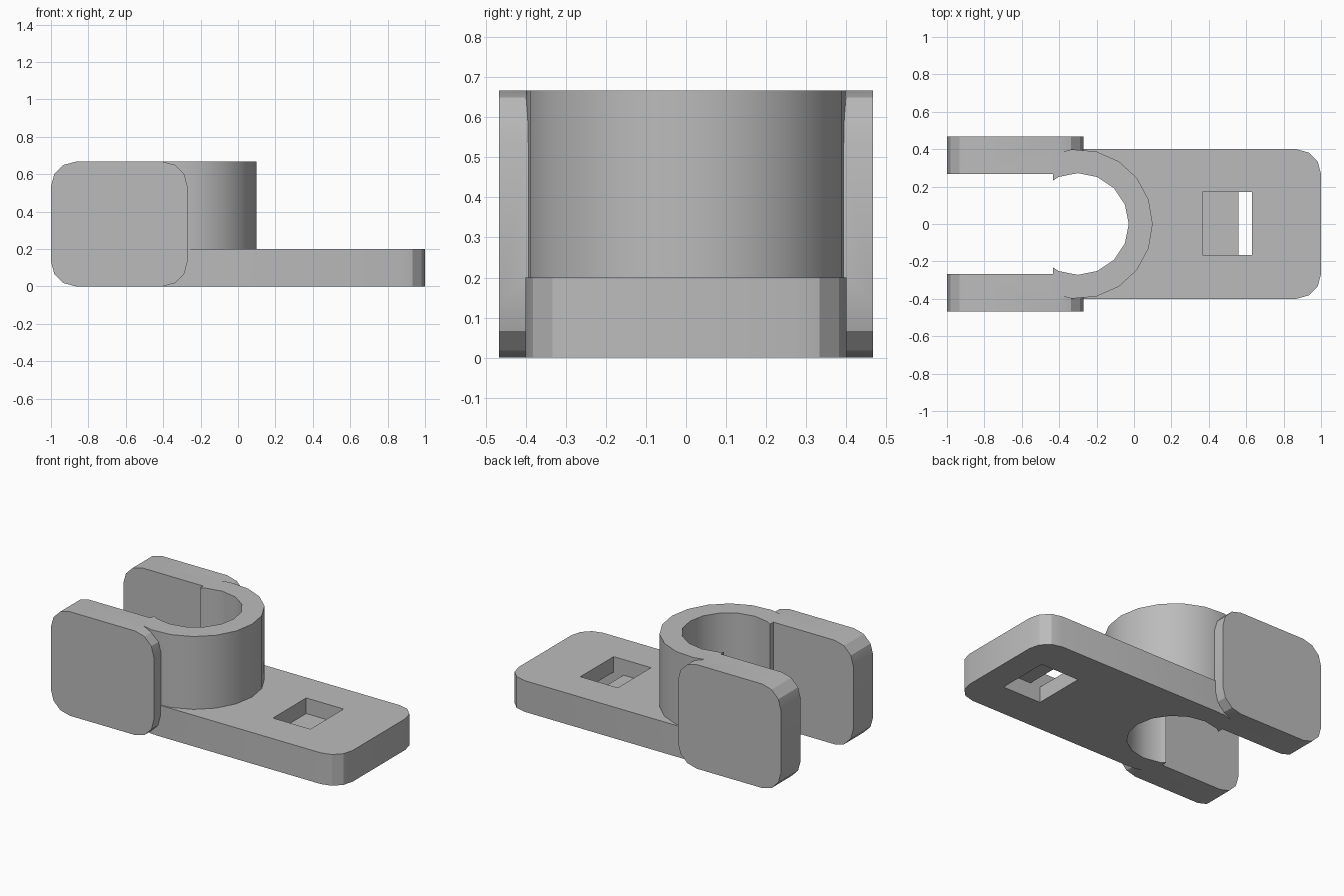
import bpy, bmesh
from math import cos, sin, pi, radians
from mathutils import Matrix

cube = bpy.data.objects.get("Cube")
if cube:
    bpy.data.objects.remove(cube, do_unlink=True)

grey = bpy.data.materials.new("plain_grey")
grey.use_nodes = True
colour = (0.5, 0.5, 0.5, 1)
grey.diffuse_color = colour
grey.node_tree.nodes["Principled BSDF"].inputs["Base Color"].default_value = colour

HEIGHT, PLATE, EAR_IN, EAR_OUT = 0.667, 0.2, 0.267, 0.467
RING_X, HOLE_X, HOLE_Z, ROUND = -0.3, -0.7, HEIGHT / 2, 0.133


def prism(name, points, low, high, along_y=False):
    """Extrude an outline along z, or an x-z outline along y."""
    bm = bmesh.new()
    face = bm.faces.new([bm.verts.new((a, b, low)) for a, b in points])
    side = bmesh.ops.extrude_face_region(bm, geom=[face])["geom"]
    bmesh.ops.translate(bm, vec=(0, 0, high - low),
                        verts=[v for v in side if isinstance(v, bmesh.types.BMVert)])
    if along_y:
        bm.transform(Matrix(((1, 0, 0, 0), (0, 0, 1, 0), (0, 1, 0, 0), (0, 0, 0, 1))))
    bmesh.ops.recalc_face_normals(bm, faces=bm.faces)
    mesh = bpy.data.meshes.new(name)
    bm.to_mesh(mesh)
    bm.free()
    mesh.materials.append(grey)
    obj = bpy.data.objects.new(name, mesh)
    bpy.context.collection.objects.link(obj)
    return obj


def polygon(x, y, radius, sides):
    return [(x + radius * cos(2 * pi * i / sides), y + radius * sin(2 * pi * i / sides))
            for i in range(sides)]


def rectangle(x0, x1, y0, y1):
    return [(x0, y0), (x1, y0), (x1, y1), (x0, y1)]


def corner(x, y, start):
    return [(x + ROUND * cos(radians(start + a)), y + ROUND * sin(radians(start + a)))
            for a in (0, 30, 60, 90)]


def combine(body, other, operation):
    """Apply a boolean and discard the second solid."""
    mod = body.modifiers.new(operation, "BOOLEAN")
    mod.operation, mod.solver, mod.object = operation, "EXACT", other
    bpy.context.view_layer.objects.active = body
    bpy.ops.object.modifier_apply(modifier=mod.name)
    bpy.data.objects.remove(other, do_unlink=True)


# Clamp ring, open towards the ears
body = prism("pipe_clamp", polygon(RING_X, 0, 0.4, 19), 0, HEIGHT)
combine(body, prism("opening", rectangle(-1, -0.433, -0.6, 0.6), -0.1, 0.8), "DIFFERENCE")

# Mounting plate with two rounded corners
outline = [(RING_X, 0.4), (RING_X, -0.4)]
outline += corner(1 - ROUND, -0.4 + ROUND, -90) + corner(1 - ROUND, 0.4 - ROUND, 0)
combine(body, prism("mounting_plate", outline, 0, PLATE), "UNION")

# Rounded ears on both sides
x0, x1 = -1 + ROUND, -0.27 - ROUND
outline = (corner(x1, HEIGHT - ROUND, 0) + corner(x0, HEIGHT - ROUND, 90)
           + corner(x0, ROUND, 180) + corner(x1, ROUND, 270))
for name, low, high in (("front_ear", -EAR_OUT, -EAR_IN), ("back_ear", EAR_IN, EAR_OUT)):
    combine(body, prism(name, outline, low, high, True), "UNION")

# Bore, bolt hole, nut recess and the stepped slot through the plate
cutters = [
    prism("bore", polygon(RING_X, 0, 0.272, 16), -0.1, 0.8),
    prism("bolt_hole", polygon(HOLE_X, HOLE_Z, 0.114, 6), -0.6, 0.6, True),
    prism("nut_recess", polygon(HOLE_X, HOLE_Z, 0.21, 6), EAR_OUT - 0.07, 0.6, True),
    prism("upper_slot", rectangle(0.365, 0.63, -0.167, 0.17), 0.1, 0.3),
    prism("lower_slot", rectangle(0.56, 0.83, -0.167, 0.17), -0.1, 0.101),
]
for cutter in cutters:
    combine(body, cutter, "DIFFERENCE")

# Smooth the ring, keep corners crisp
bpy.ops.object.select_all(action="DESELECT")
body.select_set(True)
bpy.context.view_layer.objects.active = body
bpy.ops.object.shade_smooth_by_angle(angle=radians(25))
